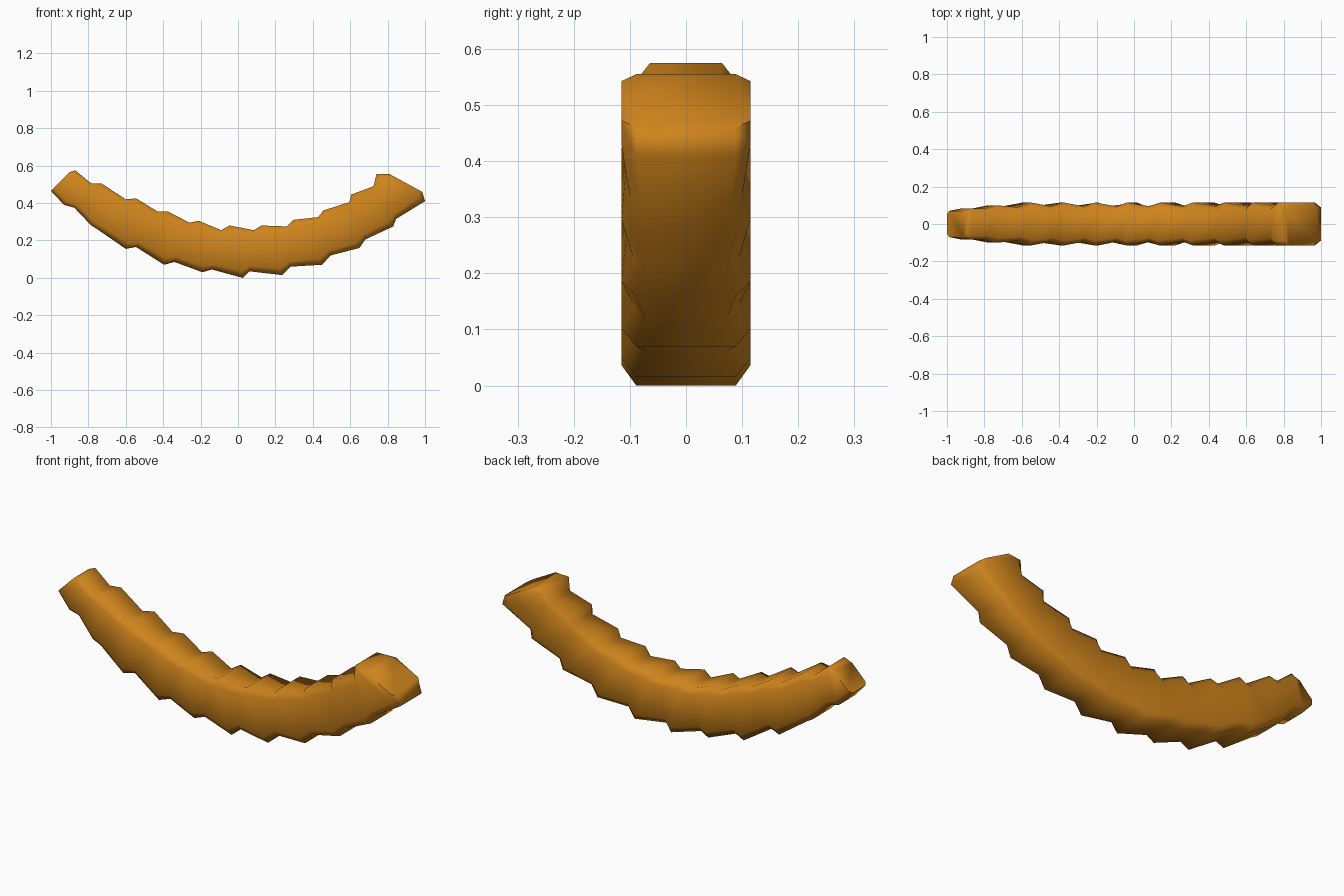
import bpy, bmesh, math
from mathutils import Vector

# Slanted cross-section rings from left to right:
# (top x, top z, bottom x, bottom z, half width), alternating ridge / groove
RINGS = [
    (-.90, .565, -1.0, .465, .07),    # left cap
    (-.87, .575, -.93, .39, .083),
    (-.785, .505, -.875, .375, .083),
    (-.73, .505, -.785, .28, .10),
    (-.60, .42, -.745, .255, .09),
    (-.545, .425, -.60, .155, .115),
    (-.43, .355, -.545, .165, .095),
    (-.375, .355, -.395, .07, .115),
    (-.26, .295, -.34, .085, .095),
    (-.21, .305, -.19, .03, .115),
    (-.09, .255, -.14, .045, .095),
    (-.045, .28, .025, 0, .115),
    (.085, .255, .06, .035, .095),
    (.125, .28, .235, .015, .115),
    (.26, .275, .28, .06, .095),
    (.295, .31, .45, .07, .115),
    (.43, .325, .495, .12, .095),
    (.455, .36, .65, .16, .115),
    (.595, .405, .68, .205, .095),
    (.605, .445, .83, .275, .115),
    (.725, .49, .845, .315, .10),
    (.74, .555, 1.0, .41, .115),
    (.81, .555, .985, .46, .115),     # right cap
]

# Chamfered rectangle: (side fraction of half width, fraction from top to bottom)
OCTAGON = [(-.77, 0), (.77, 0), (1, .13), (1, .87),
           (.77, 1), (-.77, 1), (-1, .87), (-1, .13)]


def add_ring(bm, tx, tz, bx, bz, half):
    top, bottom = Vector((tx, 0, tz)), Vector((bx, 0, bz))
    return [bm.verts.new(top.lerp(bottom, f) + Vector((0, s * half, 0)))
            for s, f in OCTAGON]


# Segmented body lofted through the rings
bm = bmesh.new()
loops = [add_ring(bm, *r) for r in RINGS]
for a, b in zip(loops, loops[1:]):
    for i in range(8):
        j = (i + 1) % 8
        bm.faces.new((a[i], a[j], b[j], b[i]))
bm.faces.new(loops[0])
bm.faces.new(loops[-1])
bmesh.ops.recalc_face_normals(bm, faces=bm.faces)
mesh = bpy.data.meshes.new("segmented_body")
bm.to_mesh(mesh)
bm.free()
body = bpy.data.objects.new("segmented_body", mesh)
bpy.context.collection.objects.link(body)

# Amber material
mat = bpy.data.materials.new("amber")
mat.diffuse_color = (0.62, 0.23, 0.012, 1)
mesh.materials.append(mat)

# Soft shading
bpy.context.view_layer.objects.active = body
body.select_set(True)
bpy.ops.object.shade_smooth_by_angle(angle=math.radians(60))
